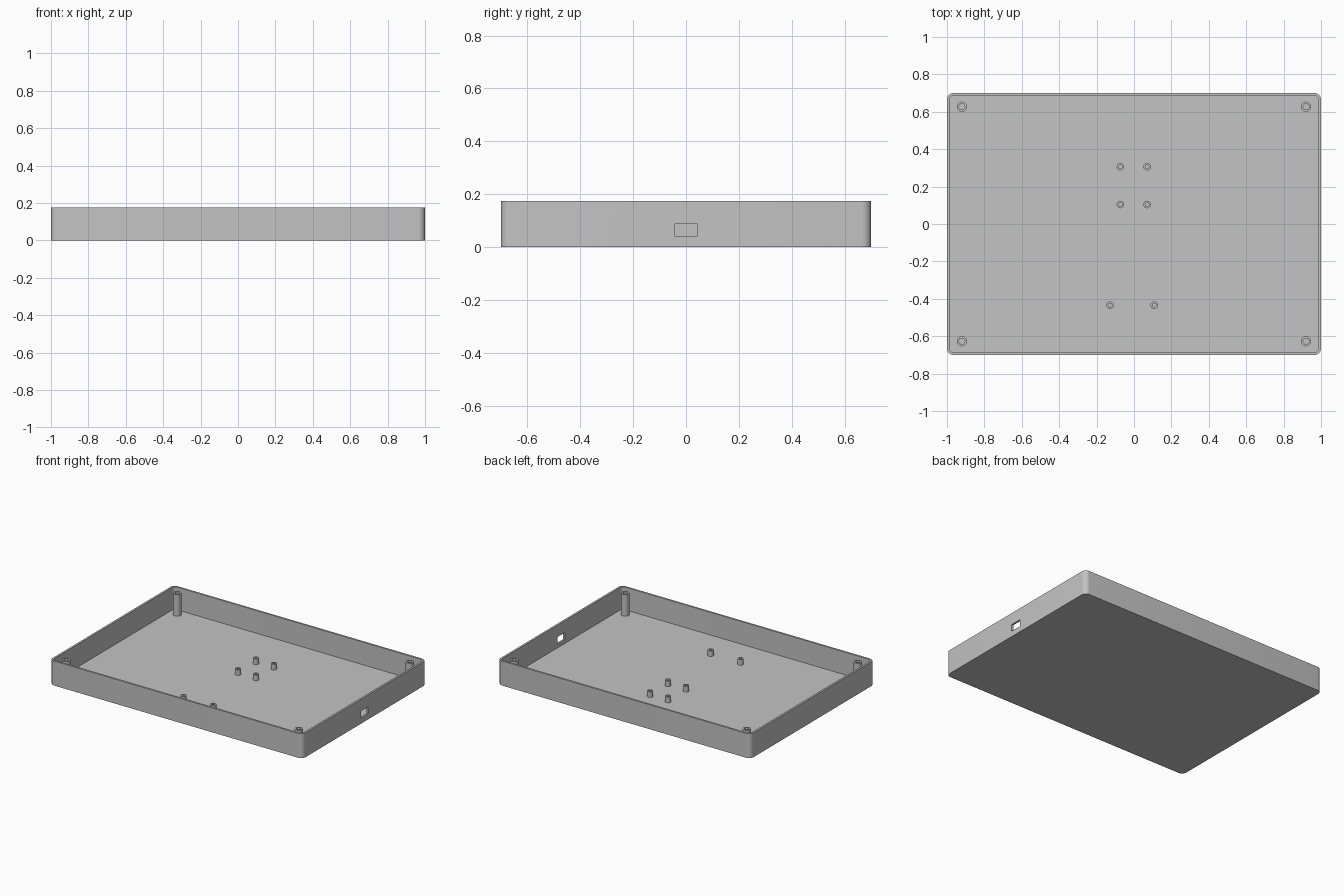
import bpy, bmesh
from math import cos, sin, pi, radians

if "Cube" in bpy.data.objects:
    bpy.data.objects.remove(bpy.data.objects["Cube"], do_unlink=True)

HX, HY, HEIGHT = 1.0, 0.7, 0.175
WALL, FLOOR, CORNER = 0.014, 0.013, 0.035

grey = bpy.data.materials.new("light grey plastic")
grey.use_nodes = True
COLOUR = (0.55, 0.55, 0.55, 1)
grey.diffuse_color = COLOUR
grey.node_tree.nodes["Principled BSDF"].inputs["Base Color"].default_value = COLOUR


def rounded_loop(hx, hy, r, steps=8):
    """Outline of a rounded rectangle, counter-clockwise."""
    pts = []
    for k, (sx, sy) in enumerate([(1, 1), (-1, 1), (-1, -1), (1, -1)]):
        for i in range(steps + 1):
            a = (k + i / steps) * pi / 2
            pts.append((sx * (hx - r) + r * cos(a), sy * (hy - r) + r * sin(a)))
    return pts


def circle_loop(r, sides=32):
    return [(r * cos(2 * pi * i / sides), r * sin(2 * pi * i / sides)) for i in range(sides)]


def loft(name, sections, location=(0, 0, 0)):
    """Skin a stack of (outline, height) sections and cap both ends."""
    bm = bmesh.new()
    rings = [[bm.verts.new((x, y, z)) for x, y in outline] for outline, z in sections]
    for a, b in zip(rings, rings[1:]):
        for i in range(len(a)):
            j = (i + 1) % len(a)
            bm.faces.new((a[i], a[j], b[j], b[i]))
    bm.faces.new(rings[0][::-1])
    bm.faces.new(rings[-1])
    mesh = bpy.data.meshes.new(name)
    bm.to_mesh(mesh)
    bm.free()
    mesh.materials.append(grey)
    obj = bpy.data.objects.new(name, mesh)
    obj.location = location
    bpy.context.collection.objects.link(obj)
    return obj


def select_only(obj):
    bpy.ops.object.select_all(action='DESELECT')
    obj.select_set(True)
    bpy.context.view_layer.objects.active = obj


def smooth(obj):
    select_only(obj)
    bpy.ops.object.shade_smooth_by_angle(angle=radians(30))


def tube(name, x, y, outer, bore, top):
    """Hollow post standing on the floor."""
    smooth(loft(name, [(circle_loop(outer), FLOOR), (circle_loop(outer), top),
                       (circle_loop(bore), top), (circle_loop(bore), FLOOR + 0.001)], (x, y, 0)))


# Open tray with rounded corners
outside = rounded_loop(HX, HY, CORNER)
inside = rounded_loop(HX - WALL, HY - WALL, CORNER - WALL)
tray = loft("tray", [(outside, 0), (outside, HEIGHT), (inside, HEIGHT), (inside, FLOOR)])

# Connector opening through one side wall
bpy.ops.mesh.primitive_cube_add(size=1, location=(HX, 0, 0.065))
cutter = bpy.context.object
cutter.name = "opening_cutter"
cutter.scale = (0.1, 0.082, 0.05)
cutter.hide_render = True
cut = tray.modifiers.new("opening", 'BOOLEAN')
cut.operation = 'DIFFERENCE'
cut.solver = 'EXACT'
cut.object = cutter
select_only(tray)
bpy.ops.object.modifier_apply(modifier=cut.name)
bpy.data.objects.remove(cutter, do_unlink=True)
smooth(tray)

# Tall screw posts in the corners
for sx, side in ((-1, "right"), (1, "left")):
    for sy, end in ((-1, "front"), (1, "back")):
        tube(f"screw_post_{end}_{side}", sx * 0.92, sy * 0.627, 0.027, 0.016, 0.168)

# Short board standoffs on the floor
for i, (x, y) in enumerate([(-0.073, 0.306), (0.07, 0.306), (-0.073, 0.104), (0.07, 0.104),
                            (-0.128, -0.434), (0.108, -0.434)]):
    tube(f"standoff_{i + 1}", x, y, 0.02, 0.01, 0.053)
